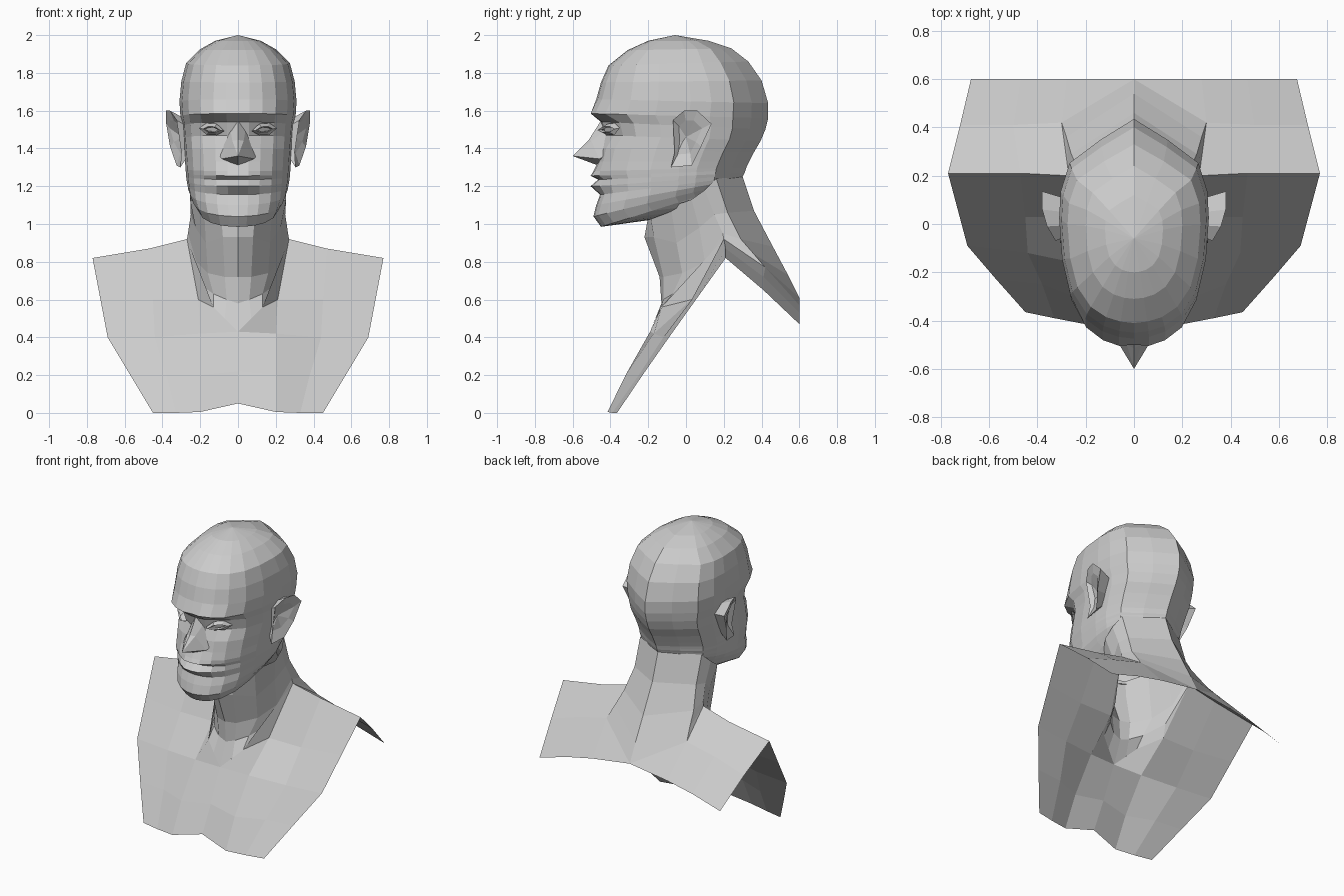
import bpy, bmesh


def mirrored(name, verts, faces, both=True):
    """Make an object from a right-hand half, mirrored and welded at x = 0."""
    bm = bmesh.new()
    for s in (1, -1):
        vs = [bm.verts.new((x * s, y, z)) for x, y, z in verts]
        for f in faces:
            bm.faces.new([vs[i] for i in (f if s > 0 else f[::-1])])
    bmesh.ops.remove_doubles(bm, verts=bm.verts, dist=0.0015)
    bmesh.ops.recalc_face_normals(bm, faces=bm.faces)
    me = bpy.data.meshes.new(name)
    bm.to_mesh(me)
    bm.free()
    ob = bpy.data.objects.new(name, me)
    bpy.context.collection.objects.link(ob)
    return ob


def loft(name, rows, closed=False):
    """Skin a list of equally long point rows."""
    n = len(rows[0])
    verts = [p for r in rows for p in r]
    faces = []
    for i in range(len(rows) - 1):
        for j in range(n if closed else n - 1):
            k = (j + 1) % n
            faces.append((i * n + j, i * n + k, (i + 1) * n + k, (i + 1) * n + j))
    return mirrored(name, verts, faces)


# Head: half section (width fraction, depth fraction), pointed at the back
SECTION = [(0, 0), (.2, .008), (.42, .033), (.65, .09), (.85, .2), (.96, .36),
           (1, .55), (.98, .67), (.86, .8), (.45, .905), (0, 1)]
# front z, back z, front y, back y, half width, lip offset
RINGS = [
    (2.0, 2.0, -.06, -.058, .001, 0),
    (1.97, 1.97, -.20, .12, .12, 0),
    (1.92, 1.93, -.31, .24, .20, 0),
    (1.84, 1.86, -.41, .33, .275, 0),
    (1.75, 1.76, -.45, .40, .30, 0),
    (1.66, 1.64, -.475, .435, .31, 0),
    (1.585, 1.56, -.50, .435, .305, 0),
    (1.54, 1.50, -.45, .42, .295, 0),
    (1.47, 1.44, -.43, .395, .29, 0),
    (1.40, 1.38, -.45, .36, .285, 0),
    (1.33, 1.33, -.465, .335, .28, 0),
    (1.28, 1.30, -.475, .32, .278, -.015),
    (1.255, 1.285, -.47, .315, .276, -.035),
    (1.235, 1.27, -.46, .31, .275, -.005),
    (1.20, 1.26, -.465, .305, .272, -.04),
    (1.155, 1.25, -.455, .30, .268, 0),
    (1.10, 1.24, -.475, .30, .262, 0),
    (1.04, 1.23, -.49, .30, .245, 0),
    (.985, 1.22, -.45, .30, .22, 0),
    (1.02, 1.21, -.20, .30, .20, 0),
]
LIP = {0: 1, 1: 1, 2: .4}
rows = []
for k, (zf, zb, yf, yb, w, lip) in enumerate(RINGS):
    row = []
    for j, (a, d) in enumerate(SECTION):
        y = yf + (yb - yf) * d + lip * LIP.get(j, 0)
        if k in (7, 8) and j in (2, 3):      # eye sockets
            y += .022
        if k == 6 and j in (1, 2, 3):        # brow ridge
            y -= .012
        row.append((w * a, y, zf + (zb - zf) * d))
    rows.append(row)
loft("head", rows)

# Nose
nose = [(0, -.445, 1.555), (.04, -.42, 1.50), (.10, -.43, 1.36), (.085, -.46, 1.345),
        (0, -.60, 1.36), (0, -.465, 1.31), (.03, -.50, 1.44), (0, -.515, 1.445)]
mirrored("nose", nose, [(0, 1, 6, 7), (7, 6, 4), (6, 3, 4), (1, 2, 3, 6), (4, 3, 5), (2, 5, 3)])

# Eyelids: almond rims around each eye
almond = [(-1, -.2), (-.4, .8), (.4, .9), (1, .2), (.4, -.7), (-.4, -.8)]
lids = []
for sx, sz, dy in ((.068, .038, .012), (.045, .018, -.016), (.035, .012, .006)):
    lids.append([(.14 + sx * u, -.408 + .045 * u + dy, 1.50 + sz * v) for u, v in almond])
loft("eyelids", lids, closed=True)

# Ears: base on the head, rim, then hollow
rim = [(.325, -.07, 1.55), (.36, -.01, 1.60), (.38, .06, 1.60), (.38, .135, 1.53),
       (.36, .08, 1.41), (.325, .03, 1.31), (.305, -.08, 1.30), (.30, -.06, 1.38)]
base = [(.275, .01 + (y - .01) * .75, 1.45 + (z - 1.45) * .7) for x, y, z in rim]
inner = [(x - .02, .01 + (y - .01) * .6, 1.47 + (z - 1.47) * .6) for x, y, z in rim]
hollow = [(.295, .0, 1.46)] * len(rim)
loft("ears", [base, rim, inner, hollow], closed=True)

# Neck: throat front to nape ridge, flaring into collar and shoulders
loft("neck", [
    [(0, -.20, 1.04), (.09, -.19, 1.05), (.18, -.08, 1.09), (.255, .03, 1.13),
     (.255, .10, 1.18), (.23, .16, 1.24), (0, .30, 1.25)],
    [(0, -.22, .93), (.08, -.17, .93), (.17, -.05, .90), (.225, .07, .98),
     (.25, .15, 1.05), (.23, .22, 1.06), (0, .36, 1.07)],
    [(0, -.14, .72), (.07, -.12, .72), (.16, -.02, .74), (.22, .10, .80),
     (.265, .195, .95), (.26, .29, .92), (0, .46, .88)],
    [(0, -.13, .58), (.06, -.12, .60), (.13, -.07, .63), (.20, .06, .68),
     (.27, .20, .92), (.28, .36, .84), (0, .54, .73)],
    [(0, -.19, .43), (.07, -.16, .50), (.13, -.13, .56), (.21, .03, .60),
     (.27, .20, .92), (.30, .42, .77), (0, .60, .61)],
])

# Chest sheet: shoulder line down to the notched lower edge
loft("chest", [
    [(.27, .20, .92), (.27, .20, .92), (.47, .21, .87), (.77, .21, .82)],
    [(.13, -.13, .56), (.21, .03, .60), (.45, .03, .60), (.73, .06, .61)],
    [(0, -.19, .43), (.20, -.17, .42), (.44, -.12, .40), (.69, -.09, .40)],
    [(0, -.29, .22), (.20, -.32, .20), (.38, -.25, .20), (.57, -.23, .20)],
    [(0, -.38, .05), (.20, -.415, .005), (.33, -.39, 0), (.45, -.365, 0)],
])

# Upper back sheet: shoulder line sloping to the rear edge
loft("upper_back", [
    [(.27, .20, .92), (.27, .20, .92), (.47, .21, .87), (.77, .21, .82)],
    [(.30, .42, .77), (.30, .42, .77), (.50, .41, .72), (.72, .41, .65)],
    [(0, .60, .61), (.28, .60, .57), (.47, .60, .53), (.675, .60, .47)],
])
